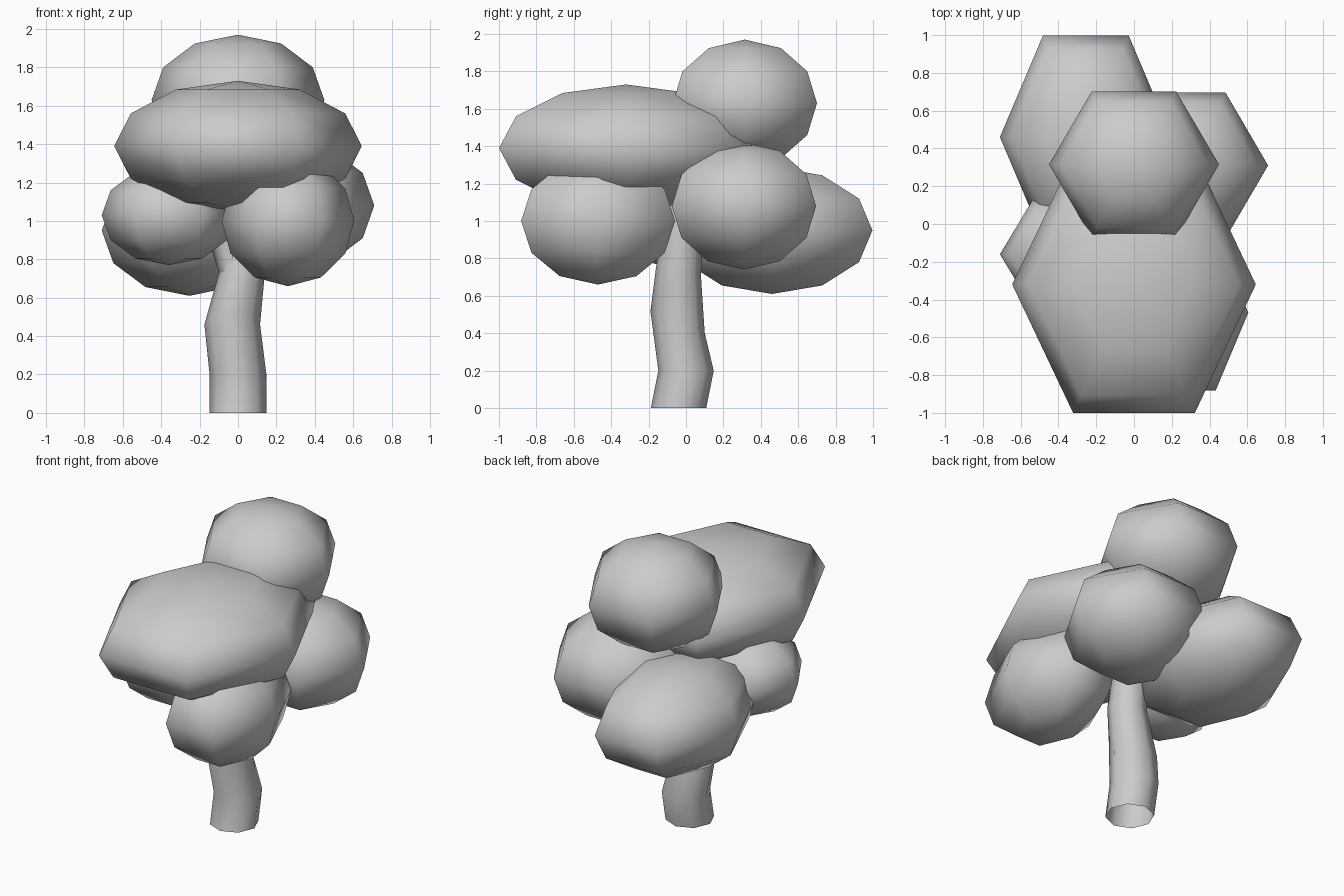
import bpy, bmesh, math
from mathutils import Matrix, Vector

cube = bpy.data.objects.get("Cube")
if cube:
    bpy.data.objects.remove(cube, do_unlink=True)

# One plain grey for the whole tree
grey = bpy.data.materials.new("plain_grey")
grey.use_nodes = True
colour = (0.6, 0.6, 0.6, 1)
grey.diffuse_color = colour
grey.node_tree.nodes["Principled BSDF"].inputs["Base Color"].default_value = colour


def finish(name, bm):
    bmesh.ops.recalc_face_normals(bm, faces=bm.faces)
    for face in bm.faces:
        face.smooth = True
    mesh = bpy.data.meshes.new(name)
    bm.to_mesh(mesh)
    bm.free()
    mesh.materials.append(grey)
    obj = bpy.data.objects.new(name, mesh)
    bpy.context.collection.objects.link(obj)
    return obj


def foliage(name, centre, radii):
    """Six-sided ball with corners on the x axis, stretched to its radii."""
    bm = bmesh.new()
    bmesh.ops.create_uvsphere(bm, u_segments=6, v_segments=6, radius=1)
    bmesh.ops.transform(bm, verts=bm.verts, matrix=Matrix.Rotation(math.pi / 2, 4, "Z"))
    bmesh.ops.scale(bm, vec=radii, verts=bm.verts)
    bmesh.ops.translate(bm, vec=centre, verts=bm.verts)
    return finish(name, bm)


def limb(name, rings, sides=8):
    """Open tube through rings of (centre, radius, slope along x, slope along y)."""
    bm = bmesh.new()
    loops = []
    for centre, radius, slope_x, slope_y in rings:
        loop = []
        for i in range(sides):
            a = math.tau * i / sides
            x, y = radius * math.cos(a), radius * math.sin(a)
            loop.append(bm.verts.new(Vector(centre) + Vector((x, y, x * slope_x + y * slope_y))))
        loops.append(loop)
    for low, high in zip(loops, loops[1:]):
        for i in range(sides):
            j = (i + 1) % sides
            bm.faces.new((low[i], low[j], high[j], high[i]))
    return finish(name, bm)


# Bent trunk and a short branch
limb("trunk", [
    ((0, -0.04, 0), 0.148, 0, 0),
    ((0, 0, 0.2), 0.148, 0, 0),
    ((-0.03, -0.045, 0.46), 0.145, 0, -0.4),
    ((0.02, -0.04, 0.73), 0.12, 0, -0.2),
    ((0.02, 0, 1.1), 0.1, 0, 0),
])
limb("branch", [
    ((0.01, -0.04, 0.7), 0.1, 0, 0),
    ((-0.07, -0.06, 0.88), 0.07, 0.3, 0),
    ((-0.22, -0.12, 1.0), 0.05, 0.5, 0),
])

# Foliage clumps
foliage("foliage_top", (0, 0.315, 1.63), (0.45, 0.445, 0.34))
foliage("foliage_canopy", (0, -0.32, 1.39), (0.645, 0.785, 0.34))
foliage("foliage_back_right", (-0.255, 0.46, 0.95), (0.455, 0.62, 0.34))
foliage("foliage_back_left", (0.26, 0.31, 1.08), (0.45, 0.445, 0.34))
foliage("foliage_front_left", (0.26, -0.47, 1.0), (0.345, 0.475, 0.34))
foliage("foliage_front_right", (-0.36, -0.16, 1.03), (0.35, 0.335, 0.26))
